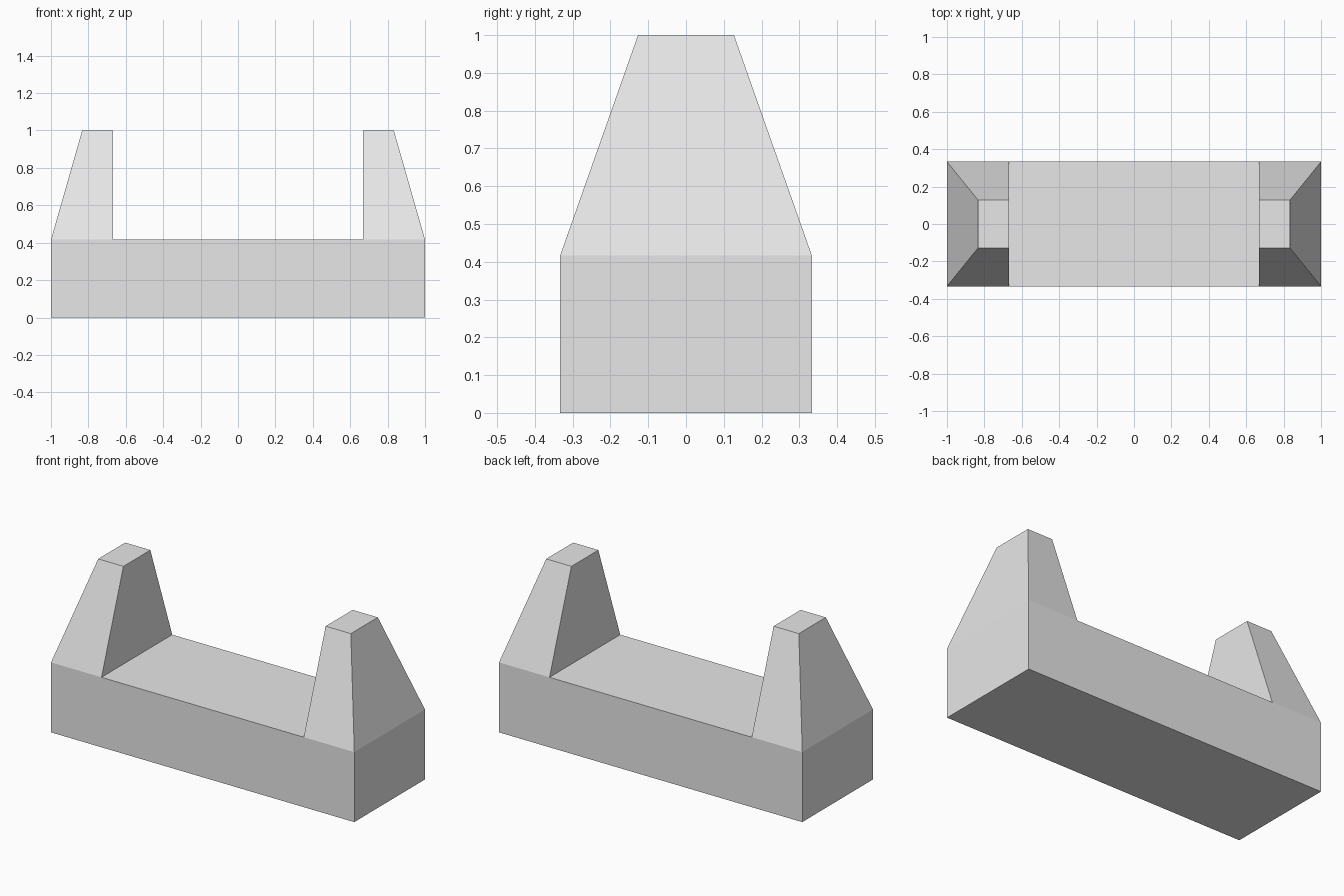
import bpy
import bmesh

if "Cube" in bpy.data.objects:
    bpy.data.objects.remove(bpy.data.objects["Cube"])

# Single plain grey
grey = bpy.data.materials.new("light grey")
grey.diffuse_color = (0.8, 0.8, 0.8, 1.0)
grey.use_nodes = True
grey.node_tree.nodes["Principled BSDF"].inputs["Base Color"].default_value = grey.diffuse_color

DEPTH = 0.333     # half depth of the base
BASE_TOP = 0.417
TOP = 1.0
INNER = 0.667     # inner vertical face of each post
SHOULDER = 0.833  # outer edge of each post's top
TOP_DEPTH = 0.127  # half depth of each post's top


def hull_part(name, corners):
    """Flat-faced convex solid through the given corners."""
    bm = bmesh.new()
    for c in corners:
        bm.verts.new(c)
    bmesh.ops.convex_hull(bm, input=bm.verts[:])
    bmesh.ops.dissolve_limit(bm, angle_limit=0.01, verts=bm.verts[:], edges=bm.edges[:])
    bmesh.ops.recalc_face_normals(bm, faces=bm.faces[:])
    mesh = bpy.data.meshes.new(name)
    bm.to_mesh(mesh)
    bm.free()
    mesh.materials.append(grey)
    obj = bpy.data.objects.new(name, mesh)
    bpy.context.collection.objects.link(obj)
    return obj


# Long rectangular base
hull_part("base", [(x, y, z) for x in (-1, 1) for y in (-DEPTH, DEPTH)
                   for z in (0, BASE_TOP)])

# Tapered end posts, upright on the inner side
for name, side in (("left_post", -1), ("right_post", 1)):
    hull_part(name, [(side * x, s * d, z)
                     for z, d, outer in ((BASE_TOP, DEPTH, 1.0), (TOP, TOP_DEPTH, SHOULDER))
                     for x in (INNER, outer) for s in (-1, 1)])
